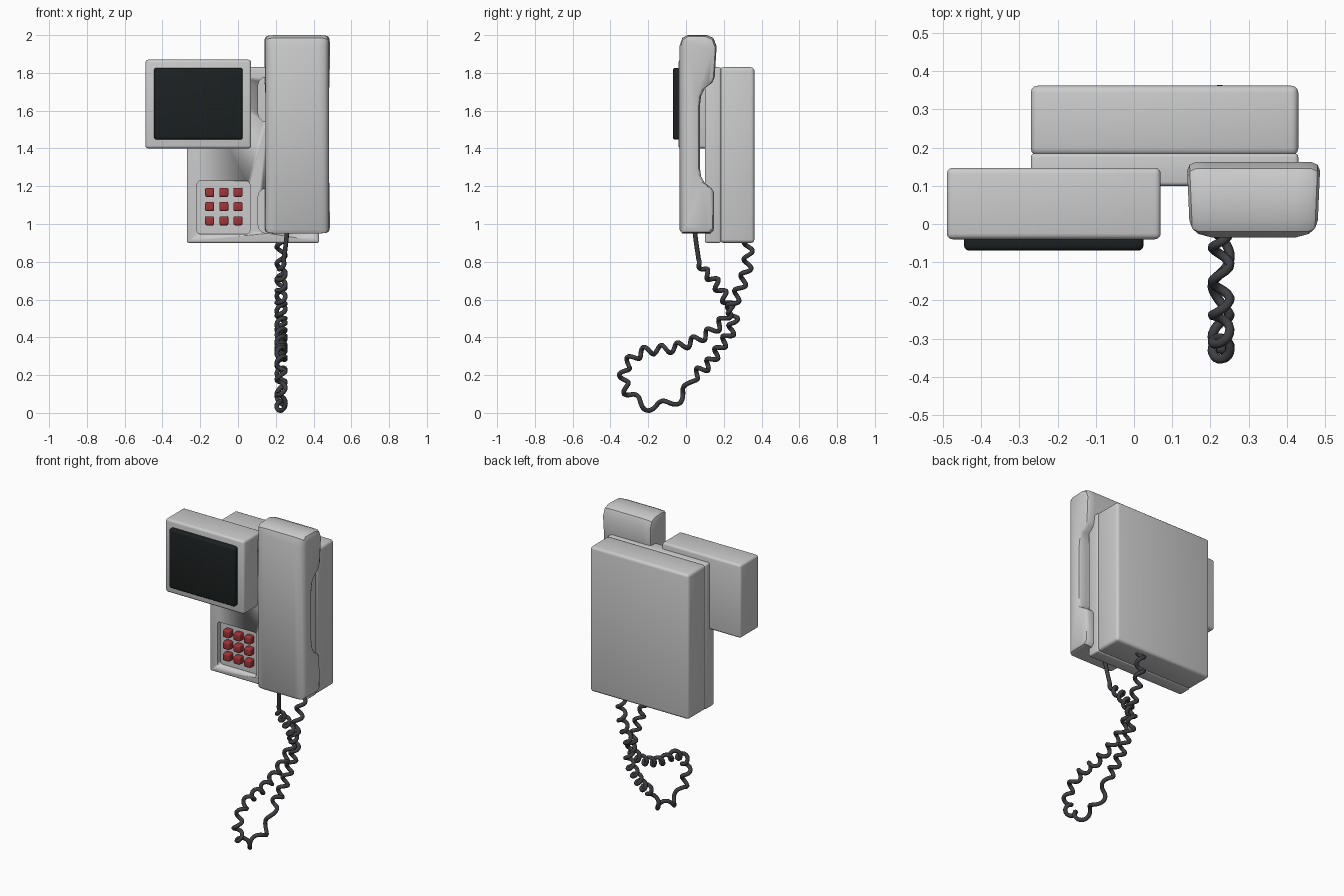
import bpy, bmesh, math
from mathutils import Vector

if "Cube" in bpy.data.objects:
    bpy.data.objects.remove(bpy.data.objects["Cube"])


def material(name, color):
    m = bpy.data.materials.new(name)
    m.diffuse_color = (*color, 1)
    m.use_nodes = True
    m.node_tree.nodes["Principled BSDF"].inputs["Base Color"].default_value = m.diffuse_color
    return m


BLACK = material("screen_black", (0.012, 0.015, 0.015))
RED = material("key_red", (0.35, 0.035, 0.04))
CORD = material("cord_dark", (0.05, 0.05, 0.055))


def smooth(ob, angle=35):
    bpy.ops.object.select_all(action='DESELECT')
    ob.select_set(True)
    bpy.context.view_layer.objects.active = ob
    bpy.ops.object.shade_smooth_by_angle(angle=math.radians(angle))


def mesh_object(name, bm, mat=None):
    bmesh.ops.recalc_face_normals(bm, faces=bm.faces)
    me = bpy.data.meshes.new(name)
    bm.to_mesh(me)
    bm.free()
    ob = bpy.data.objects.new(name, me)
    bpy.context.collection.objects.link(ob)
    if mat:
        me.materials.append(mat)
    return ob


def box(name, x, y, z, bevel=0.015, mat=None, axis=None):
    """Rounded box from (min, max) ranges; axis limits rounding to edges along it."""
    bm = bmesh.new()
    bmesh.ops.create_cube(bm, size=1)
    for v in bm.verts:
        v.co = Vector([(r[0] + r[1]) / 2 + c * (r[1] - r[0])
                       for c, r in zip(v.co, (x, y, z))])
    edges = [e for e in bm.edges if axis is None or
             abs((e.verts[0].co - e.verts[1].co)[axis]) > 1e-4]
    bmesh.ops.bevel(bm, geom=edges, offset=bevel, segments=3,
                    profile=0.5, affect='EDGES')
    ob = mesh_object(name, bm, mat)
    smooth(ob)
    return ob


def cut(target, cutter):
    cutter.hide_render = True
    cutter.hide_set(True)
    mod = target.modifiers.new("cut", 'BOOLEAN')
    mod.operation = 'DIFFERENCE'
    mod.solver = 'EXACT'
    mod.object = cutter


# wall housing and front plate
box("housing", (-0.27, 0.43), (0.18, 0.362), (0.90, 1.83), 0.018)
plate = box("front_plate", (-0.27, 0.43), (0.10, 0.185), (0.90, 1.83), 0.01)
cut(plate, box("keypad_cutter", (-0.217, 0.063), (0.05, 0.13),
               (0.947, 1.228), 0.018, axis=1))
for name, z in (("ear", (1.54, 1.78)), ("mouth", (0.95, 1.19))):
    cut(plate, box(name + "_cradle_cutter", (0.105, 0.40), (0.05, 0.15), z, 0.05, axis=1))

# display box and screen
box("display_box", (-0.49, 0.07), (-0.04, 0.147), (1.40, 1.87), 0.015)
box("screen", (-0.445, 0.025), (-0.07, -0.02), (1.447, 1.827), 0.014, BLACK)

# keys
for i in range(3):
    for j in range(3):
        cx, cz = -0.15 + 0.075 * i, 1.017 + 0.075 * j
        box(f"key_{i}_{j}", (cx - 0.024, cx + 0.024), (0.09, 0.14),
            (cz - 0.024, cz + 0.024), 0.009, RED)

# handset: side profile (y, z) swept across the width with softened flanks
profile = [(-0.035, 0.97), (-0.02, 0.95), (0.13, 0.95), (0.147, 0.97),
           (0.147, 1.17), (0.13, 1.195), (0.10, 1.215), (0.08, 1.25),
           (0.073, 1.30), (0.073, 1.62), (0.08, 1.68), (0.10, 1.72),
           (0.14, 1.75), (0.152, 1.78), (0.162, 1.94), (0.145, 1.985),
           (0.11, 2.0), (0.01, 2.0), (-0.02, 1.985), (-0.035, 1.94)]
# half width, front limit, back inset, end inset
layers = [(0.173, 0.01, 0.022, 0.022), (0.166, -0.012, 0.007, 0.008),
          (0.15, -0.026, 0.0, 0.002), (0.115, -0.036, 0.0, 0.0)]
bm = bmesh.new()
rings = []
for side, order in ((-1, layers), (1, layers[::-1])):
    for w, front, back, end in order:
        ring = []
        for y, z in profile:
            yy = max(y - (back if y > 0.05 else 0), front)
            zz = 1.475 + (z - 1.475) * (1 - end / 0.525)
            waist = 1 - 0.03 * max(0, 1 - abs(z - 1.475) / 0.4)
            half = w * waist * (1 - 0.25 * (0.12 - yy))
            ring.append(bm.verts.new((0.313 + side * half, yy, zz)))
        rings.append(ring)
n = len(profile)
for a, b in zip(rings, rings[1:]):
    for k in range(n):
        bm.faces.new((a[k], a[(k + 1) % n], b[(k + 1) % n], b[k]))
bm.faces.new(rings[0])
bm.faces.new(rings[-1])
smooth(mesh_object("handset", bm), 40)

# coiled cord: helix wound around a hanging path (y, z)
path = [(0.045, 0.97), (0.06, 0.86), (0.08, 0.77), (0.14, 0.71), (0.20, 0.62),
        (0.245, 0.53), (0.245, 0.45), (0.19, 0.36), (0.12, 0.26), (0.04, 0.19),
        (-0.01, 0.10), (-0.09, 0.05), (-0.20, 0.035), (-0.29, 0.09),
        (-0.33, 0.17), (-0.31, 0.26), (-0.22, 0.325), (-0.06, 0.345),
        (0.08, 0.40), (0.18, 0.47), (0.24, 0.56), (0.29, 0.67),
        (0.325, 0.78), (0.33, 0.92)]


def spline(t):
    i = min(int(t), len(path) - 2)
    f = t - i
    p = [Vector(path[max(0, min(len(path) - 1, i + k))]) for k in (-1, 0, 1, 2)]
    return 0.5 * (2 * p[1] + (p[2] - p[0]) * f
                  + (2 * p[0] - 5 * p[1] + 4 * p[2] - p[3]) * f * f
                  + (3 * p[1] - p[0] - 3 * p[2] + p[3]) * f ** 3)


points = []
phase, steps, last = 0.0, 480, spline(0)
end = len(path) - 1
for s in range(steps + 1):
    t = end * s / steps
    p = spline(t)
    pitch = 0.16 if 9 < t < 13 else 0.09 if t > 13 else 0.075
    ramp = max(0, min(1, (t - 1.5) / 1.0))
    phase += 2 * math.pi * (p - last).length / pitch * (ramp > 0)
    last = p
    d = (spline(min(end, t + 0.05)) - spline(max(0, t - 0.05))).normalized()
    r = 0.023 * ramp
    off = r * math.cos(phase)
    x = 0.228 + 0.035 * (1 - min(1, t / 2.5)) + r * math.sin(phase)
    points.append((x, p.x - d.y * off, p.y + d.x * off, 1))
cu = bpy.data.curves.new("coiled_cord", 'CURVE')
cu.dimensions = '3D'
cu.bevel_depth = 0.0125
cu.bevel_resolution = 2
cu.use_fill_caps = True
sp = cu.splines.new('POLY')
sp.points.add(len(points) - 1)
for q, co in zip(sp.points, points):
    q.co = co
sp.use_smooth = True
cu.materials.append(CORD)
bpy.context.collection.objects.link(bpy.data.objects.new("coiled_cord", cu))
